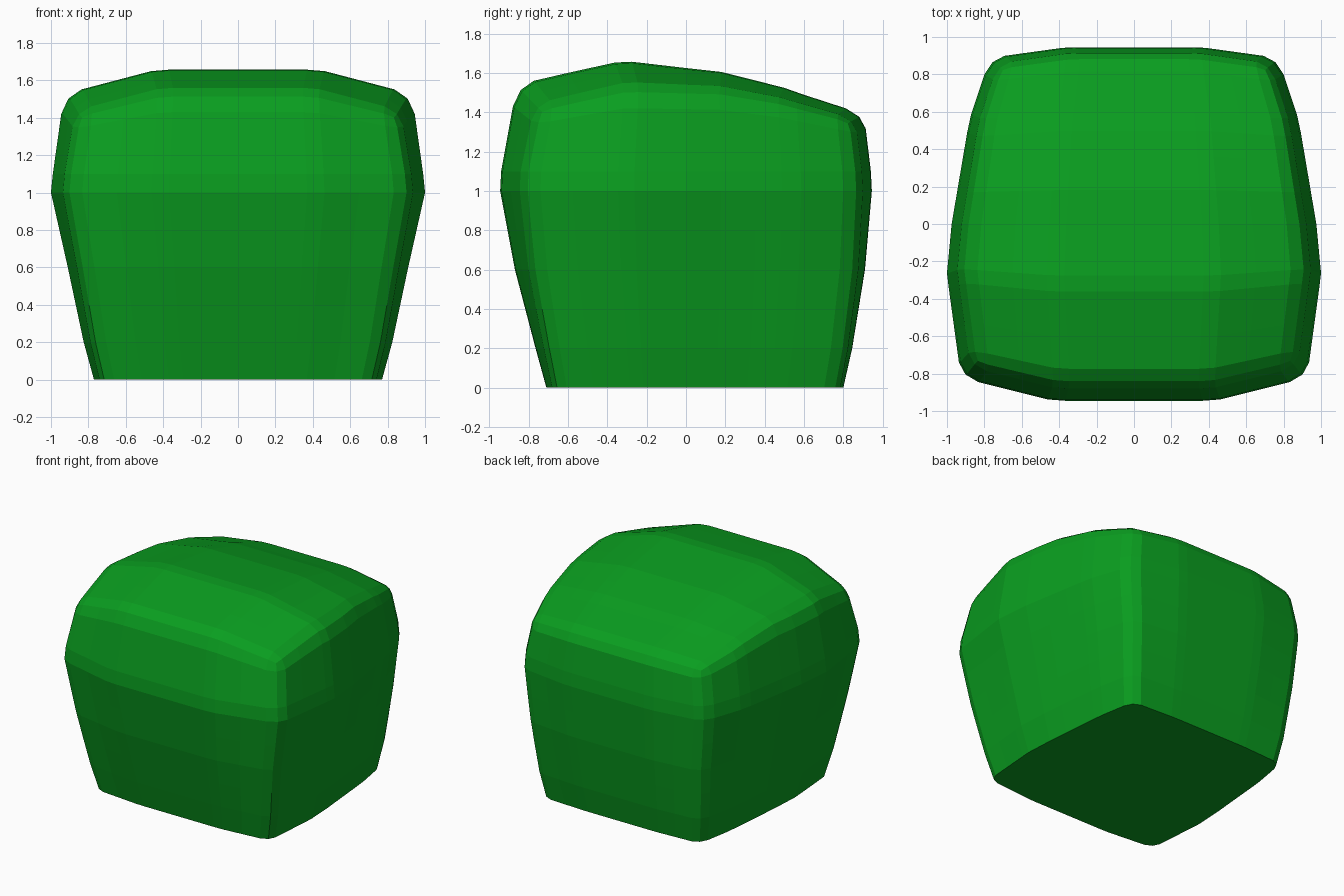
import bpy, bmesh

old = bpy.data.objects.get("Cube")
if old:
    bpy.data.objects.remove(old, do_unlink=True)


def lerp(points, t):
    """Piecewise linear profile."""
    for (a, p), (b, q) in zip(points, points[1:]):
        if t <= b:
            return p + (q - p) * (t - a) / (b - a)
    return points[-1][1]


# Profiles: half width and depth by height, width by depth, top height by depth
SIDE = [(0, .77), (.2, .825), (.6, .91), (1, 1), (1.1, .99), (1.5, .93)]
FRONT = [(0, .71), (.2, .765), (.6, .87), (1, .945), (1.1, .94), (1.5, .86)]
BACK = [(0, .80), (.2, .845), (.6, .91), (1, .945), (1.1, .94), (1.5, .905)]
TAPER = [(-1, .925), (-.42, .99), (-.32, 1), (0, .975), (.63, .88), (1, .77)]
CROWN = [(-1, 1.54), (-.45, 1.65), (-.35, 1.66), (.2, 1.605), (.55, 1.525),
         (.66, 1.49), (1, 1.39)]
DROP = [(-1, .12), (-.32, .13), (.66, .05), (1, .03)]
BULGE = [(0, 0), (.4, 0), (.5, .06), (1, 1)]


def shape(u, v, w):
    edge = lerp(BULGE, abs(u))
    bend = edge * min(1, .4 + .6 * w)
    x = u * lerp(SIDE, w) * (1 - (1 - lerp(TAPER, v)) * min(1, .6 + .4 * w))
    if v < 0:
        y = v * lerp(FRONT, w) * (1 - .13 * bend)
    else:
        y = v * lerp(BACK, w) * (1 - .06 * bend)
    top = lerp(CROWN, v) - edge * lerp(DROP, v)
    z = w if w <= 1.1 else 1.1 + (w - 1.1) / .4 * (top - 1.1)
    return x, y, z


# Bush: a box with rounded edges and a flat base
bm = bmesh.new()
bmesh.ops.create_cube(bm, size=2)
for vert in bm.verts:
    vert.co.z = (vert.co.z + 1) * .75
rim = [e for e in bm.edges if max(p.co.z for p in e.verts) > .01]
bmesh.ops.bevel(bm, geom=rim, offset=.1, offset_type='OFFSET', segments=2,
                profile=.5, affect='EDGES')

# Panels cut across the box, then bulged by the profiles
cuts = {0: [-.7, -.5, -.4, 0, .4, .5, .7],
        1: [-.7, -.42, -.32, 0, .2, .4, .55, .66],
        2: [.2, .4, .6, .8, 1, 1.1]}
for axis, values in cuts.items():
    normal = [float(i == axis) for i in range(3)]
    for value in values:
        bmesh.ops.bisect_plane(bm, geom=bm.verts[:] + bm.edges[:] + bm.faces[:],
                               plane_co=[n * value for n in normal], plane_no=normal)
for vert in bm.verts:
    vert.co = shape(*vert.co)
bmesh.ops.recalc_face_normals(bm, faces=bm.faces)

mesh = bpy.data.meshes.new("bush")
bm.to_mesh(mesh)
bm.free()
bush = bpy.data.objects.new("bush", mesh)
bpy.context.collection.objects.link(bush)

# Leaf colour
leaf = bpy.data.materials.new("leaf green")
leaf.use_nodes = True
colour = (.003, .34, .014, 1)
leaf.diffuse_color = colour
leaf.node_tree.nodes["Principled BSDF"].inputs["Base Color"].default_value = colour
mesh.materials.append(leaf)
